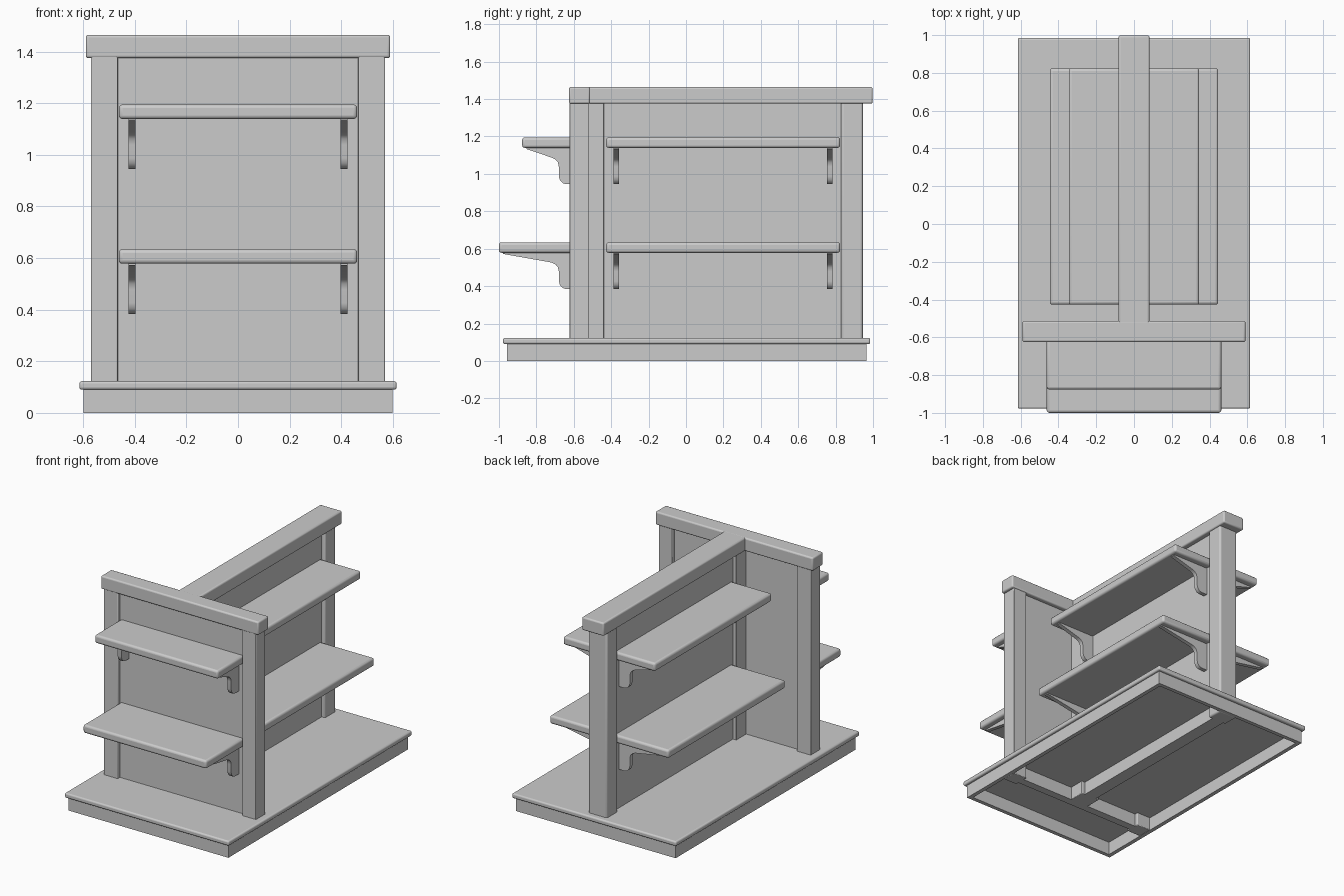
import bpy, bmesh
from mathutils import Vector

if "Cube" in bpy.data.objects:
    bpy.data.objects.remove(bpy.data.objects["Cube"])


def finish(obj, bevel, segments=2):
    if bevel:
        m = obj.modifiers.new("bevel", 'BEVEL')
        m.width, m.segments, m.limit_method = bevel, segments, 'ANGLE'
    bpy.ops.object.select_all(action='DESELECT')
    obj.select_set(True)
    bpy.context.view_layer.objects.active = obj
    bpy.ops.object.shade_smooth_by_angle()


def add_object(name, bm):
    mesh = bpy.data.meshes.new(name)
    bm.to_mesh(mesh)
    bm.free()
    obj = bpy.data.objects.new(name, mesh)
    bpy.context.collection.objects.link(obj)
    return obj


def box(name, x, y, z, bevel=0.004, segments=2):
    bm = bmesh.new()
    bmesh.ops.create_cube(bm, size=1)
    for v in bm.verts:
        v.co = [(a + b) / 2 + c * (b - a) for (a, b), c in zip((x, y, z), v.co)]
    obj = add_object(name, bm)
    finish(obj, bevel, segments)


def bracket(name, place, reach, top):
    # profile: (distance out from panel, height), extruded across its thickness
    prof = [(-0.01, top), (reach, top + 0.005), (reach, top - 0.006), (0.12, top - 0.052),
            (0.10, top - 0.062), (0.087, top - 0.077), (0.082, top - 0.10), (0.082, top - 0.152),
            (0.076, top - 0.172), (0.062, top - 0.188), (0.045, top - 0.194), (-0.01, top - 0.194)]
    bm = bmesh.new()
    a, b = [[bm.verts.new(place(d, h, t)) for d, h in prof] for t in (-0.014, 0.014)]
    bm.faces.new(a)
    bm.faces.new(b[::-1])
    for i in range(len(prof)):
        j = (i + 1) % len(prof)
        bm.faces.new((a[j], a[i], b[i], b[j]))
    bmesh.ops.recalc_face_normals(bm, faces=bm.faces)
    finish(add_object(name, bm), 0)


# base: deck slab on a hollow skirt
box("base_deck", (-0.615, 0.615), (-0.978, 0.985), (0.09, 0.123), 0.01, 3)
for n, s in (("left", -1), ("right", 1)):
    box("skirt_" + n, sorted((s * 0.57, s * 0.598)), (-0.957, 0.965), (0, 0.092), 0)
box("skirt_front", (-0.575, 0.575), (-0.957, -0.93), (0, 0.092), 0)
box("skirt_back", (-0.575, 0.575), (0.938, 0.965), (0, 0.092), 0)

# T-shaped partition: recessed panels, posts and caps
FRONT, SIDE = -0.598, 0.045
box("cross_panel", (-0.5, 0.5), (FRONT, -0.544), (0, 1.40), 0)
box("spine_panel", (-SIDE, SIDE), (-0.55, 0.87), (0, 1.40), 0)
for n, s in (("left", -1), ("right", 1)):
    box("cross_post_" + n, sorted((s * 0.466, s * 0.57)), (-0.622, -0.52), (0, 1.40))
box("spine_inner_post", (-0.07, 0.07), (-0.548, -0.438), (0, 1.40))
box("spine_end_post", (-0.07, 0.07), (0.83, 0.945), (0, 1.40), 0.012, 3)
box("cross_cap", (-0.59, 0.59), (-0.625, -0.513), (1.375, 1.465), 0.01, 3)
box("spine_cap", (-0.082, 0.082), (-0.55, 0.998), (1.375, 1.4645), 0.01, 3)

# shelves and brackets on the front and both sides
for level, z, front_y, side_x in (("lower", 0.578, -1.0, 0.446), ("upper", 1.139, -0.876, 0.345)):
    zr = (z, z + 0.056)
    box("front_shelf_" + level, (-0.462, 0.462), (front_y, FRONT + 0.01), zr, 0.014, 3)
    for s in (-1, 1):
        bracket("front_bracket_" + level,
                lambda d, h, t: Vector((s * 0.411 + t, FRONT - d, h)), FRONT - front_y - 0.022, z)
        box("side_shelf_" + level, sorted((s * (SIDE - 0.01), s * side_x)), (-0.427, 0.824),
            zr, 0.014, 3)
        for y in (-0.373, 0.768):
            bracket("side_bracket_" + level,
                    lambda d, h, t: Vector((s * (SIDE + d), y + t, h)), side_x - SIDE - 0.022, z)
